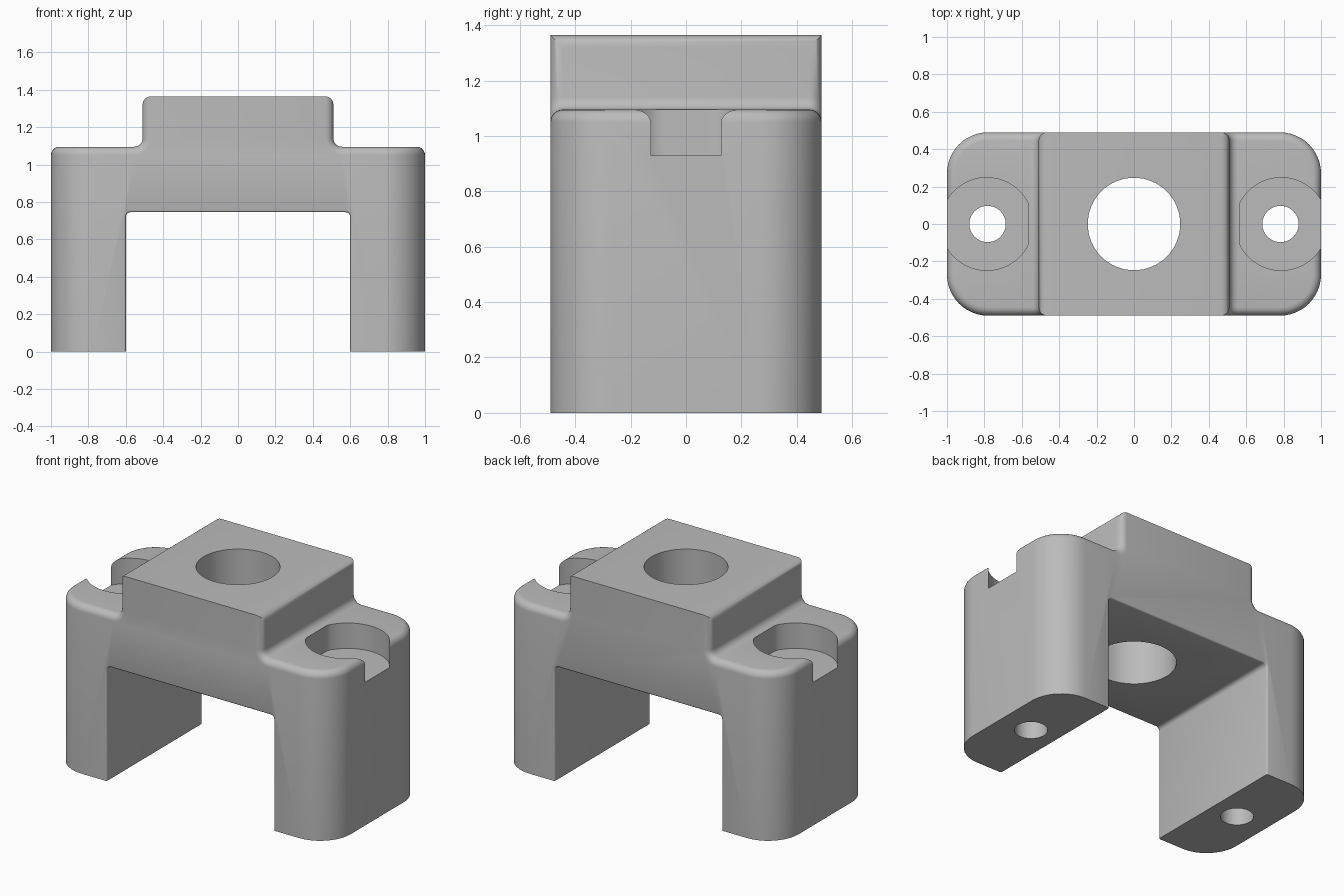
import bpy, bmesh
from math import cos, sin, pi, radians

HALF_Y, TOP, SHOULDER = 0.49, 1.365, 1.095
BOSS_X, LEG_X, SLOT_Z = 0.51, 0.6, 0.745
ROUND, CORNER = 0.045, 0.22

if "Cube" in bpy.data.objects:
    bpy.data.objects.remove(bpy.data.objects["Cube"], do_unlink=True)

grey = bpy.data.materials.new("plain grey")
grey.use_nodes = True
colour = (0.5, 0.5, 0.5, 1)
grey.diffuse_color = colour
grey.node_tree.nodes["Principled BSDF"].inputs["Base Color"].default_value = colour


def arc(cx, cz, r, start, end, steps):
    angles = [radians(start + (end - start) * i / steps) for i in range(steps + 1)]
    return [(cx + r * cos(a), cz + r * sin(a)) for a in angles]


def prism(outline, low, direction):
    """Closed prism from 3D outline points, extruded along a vector."""
    bm = bmesh.new()
    face = bm.faces.new([bm.verts.new(p) for p in outline])
    out = bmesh.ops.extrude_face_region(bm, geom=[face])
    moved = [v for v in out["geom"] if isinstance(v, bmesh.types.BMVert)]
    bmesh.ops.translate(bm, verts=moved, vec=direction)
    bmesh.ops.recalc_face_normals(bm, faces=bm.faces)
    return bm


def make_object(name, bm):
    mesh = bpy.data.meshes.new(name)
    bm.to_mesh(mesh)
    bm.free()
    mesh.materials.append(grey)
    obj = bpy.data.objects.new(name, mesh)
    bpy.context.collection.objects.link(obj)
    return obj


def round_edges(bm, rule, width, steps):
    chosen = []
    for e in bm.edges:
        a, b = (v.co for v in e.verts)
        if e.calc_face_angle(0) > radians(50) and rule(a, b):
            chosen.append(e)
    bmesh.ops.bevel(bm, geom=chosen, offset=width, segments=steps, profile=0.5,
                    affect='EDGES', clamp_overlap=False)


def near(a, b):
    return abs(a - b) < 0.002


# Stepped bridge profile: half outline from the slot centre to the raised top
half = arc(LEG_X - 0.025, SLOT_Z - 0.025, 0.025, 90, 0, 4)
half += [(LEG_X, 0), (1, 0), (1, SHOULDER)]
half += arc(BOSS_X + ROUND, SHOULDER + ROUND, ROUND, 270, 180, 6)
half += [(BOSS_X, TOP)]
profile = half + [(-x, z) for x, z in reversed(half)]
bm = prism([(x, -HALF_Y, z) for x, z in profile], 0, (0, 2 * HALF_Y, 0))

# Large rounded outer corners
round_edges(bm, lambda a, b: near(abs(a.x), 1) and near(a.x, b.x) and near(a.y, b.y),
            CORNER, 12)
# Shoulder rim, running up the raised block and along its side edges
round_edges(bm, lambda a, b: min(a.z, b.z) > SHOULDER - 0.002 and not
            (near(a.z, TOP) and near(b.z, TOP) and near(a.y, b.y)), ROUND, 6)
# Slightly softened slot rim
round_edges(bm, lambda a, b: max(a.z, b.z) < SLOT_Z + 0.002 and max(a.z, b.z) > 0.1
            and near(a.y, b.y) and near(abs(a.y), HALF_Y)
            and max(abs(a.x), abs(b.x)) < LEG_X + 0.002, 0.01, 3)
body = make_object("bridge_body", bm)


def upright_cutter(name, outline, low, high):
    shape = prism([(x, y, low) for x, y in outline], low, (0, 0, high - low))
    obj = make_object(name, shape)
    obj.hide_render = True
    return obj


# Centre bore, and a bolt hole with an open-sided pocket on each shoulder
cutters = [upright_cutter("centre_bore", arc(0, 0, 0.247, 0, 360, 64)[:-1], 0.3, 1.6)]
for side, s in (("left", 1), ("right", -1)):
    bolt = arc(s * 0.783, 0, 0.097, 0, 360, 40)[:-1]
    cutters.append(upright_cutter(side + "_bolt_hole", bolt, -0.2, 1.5))
    ring = arc(0.787, 0, 0.248, 2, 362, 64)[:-1]
    pocket = [(s * max(x, 0.565), y) for x, y in ring]
    cutters.append(upright_cutter(side + "_pocket", pocket, 0.93, 1.5))

bpy.ops.object.select_all(action='DESELECT')
body.select_set(True)
bpy.context.view_layer.objects.active = body
for cutter in cutters:
    mod = body.modifiers.new(cutter.name, 'BOOLEAN')
    mod.operation, mod.solver, mod.object = 'DIFFERENCE', 'EXACT', cutter
    bpy.ops.object.modifier_apply(modifier=mod.name)
    bpy.data.objects.remove(cutter, do_unlink=True)

bpy.ops.object.shade_smooth_by_angle(angle=radians(35))
